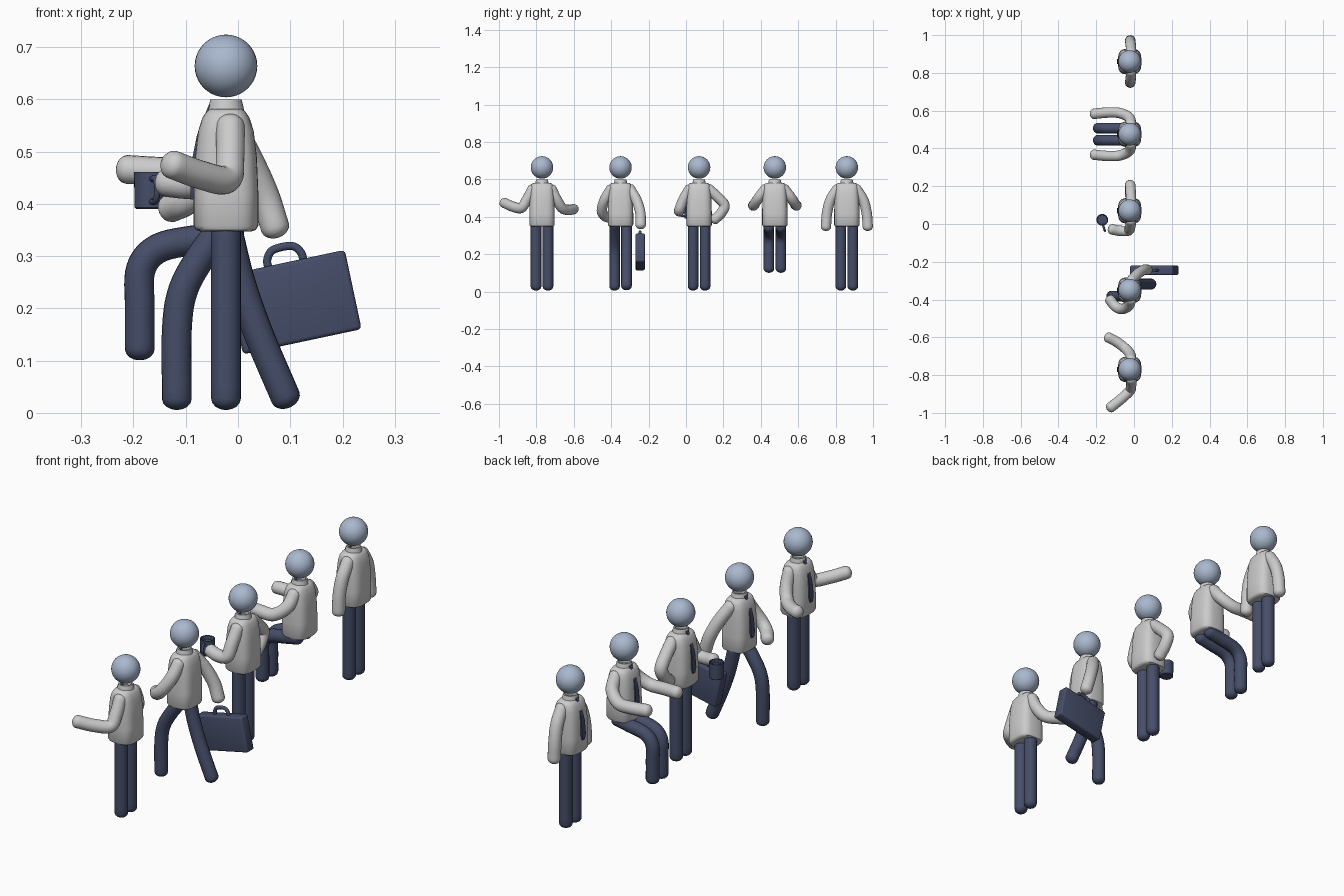
import bpy, bmesh, math
from mathutils import Vector, Matrix

if "Cube" in bpy.data.objects:
    bpy.data.objects.remove(bpy.data.objects["Cube"])

CX = -0.023


def material(name, col):
    m = bpy.data.materials.new(name)
    m.diffuse_color = (*col, 1)
    m.use_nodes = True
    m.node_tree.nodes["Principled BSDF"].inputs["Base Color"].default_value = m.diffuse_color
    return m


NAVY = material("navy", (0.06, 0.075, 0.14))
PALE = material("pale_blue", (0.40, 0.48, 0.62))


def finish(name, bm, mat=None, angle=40):
    bmesh.ops.recalc_face_normals(bm, faces=bm.faces)
    me = bpy.data.meshes.new(name)
    bm.to_mesh(me)
    bm.free()
    ob = bpy.data.objects.new(name, me)
    bpy.context.collection.objects.link(ob)
    if mat:
        me.materials.append(mat)
    bpy.ops.object.select_all(action='DESELECT')
    ob.select_set(True)
    bpy.context.view_layer.objects.active = ob
    bpy.ops.object.shade_smooth_by_angle(angle=math.radians(angle))
    return ob


def loft(name, rings, mat=None, angle=40):
    bm = bmesh.new()
    vs = [[bm.verts.new(p) for p in r] for r in rings]
    n = len(vs[0])
    for a, b in zip(vs, vs[1:]):
        for i in range(n):
            bm.faces.new((a[i], a[(i + 1) % n], b[(i + 1) % n], b[i]))
    bm.faces.new(vs[0])
    bm.faces.new(vs[-1])
    return finish(name, bm, mat, angle)


def smooth_path(pts, steps=7):
    p = [Vector(q) for q in pts]
    p = [2 * p[0] - p[1]] + p + [2 * p[-1] - p[-2]]
    out = []
    for a, b, c, d in zip(p, p[1:], p[2:], p[3:]):
        for i in range(steps):
            t = i / steps
            out.append(0.5 * (2 * b + (c - a) * t + (2 * a - 5 * b + 4 * c - d) * t**2
                              + (3 * b - a - 3 * c + d) * t**3))
    return out + [p[-2]]


# Rounded-end tube swept along a smooth path
def tube(name, pts, r, mat=None, sides=18):
    path = smooth_path(pts)
    first = (path[0] - path[1]).normalized()
    last = (path[-1] - path[-2]).normalized()
    caps = [(0.75 * r * math.sin(a), r * math.cos(a)) for a in (0.4, 0.8, 1.15, 1.45)]
    stations = [(path[0] + first * o, q) for o, q in reversed(caps)]
    stations += [(p, r) for p in path]
    stations += [(path[-1] + last * o, q) for o, q in caps]
    rings = []
    old, u = None, None
    for i, (c, q) in enumerate(stations):
        t = (stations[min(i + 1, len(stations) - 1)][0] - stations[max(i - 1, 0)][0]).normalized()
        if u is None:
            u = t.orthogonal().normalized()
        else:
            u = old.rotation_difference(t) @ u
        old, v = t, t.cross(u)
        rings.append([c + q * (u * math.cos(k) + v * math.sin(k))
                      for k in (2 * math.pi * j / sides for j in range(sides))])
    return loft(name, rings, mat)


def oval(x, y, z, a, b, e, n=32):
    f = lambda s: math.copysign(abs(s) ** e, s)
    return [(x + a * f(math.cos(k)), y + b * f(math.sin(k)), z)
            for k in (2 * math.pi * i / n for i in range(n))]


def ring_stack(name, x, y, rows, mat=None, e=1.0, angle=40):
    return loft(name, [oval(x + dx, y, z, a, b, e) for z, dx, a, b in rows], mat, angle)


def body(y):
    # Head
    bm = bmesh.new()
    bmesh.ops.create_uvsphere(bm, u_segments=32, v_segments=20, radius=0.06,
                              matrix=Matrix.Translation((CX, y, 0.664)))
    finish("head", bm, PALE)
    # Shirt body
    ring_stack("shirt", CX, y, [
        (0.347, 0, 0.048, 0.056), (0.350, 0, 0.057, 0.064), (0.358, 0, 0.062, 0.068),
        (0.42, 0, 0.062, 0.068), (0.49, 0, 0.059, 0.066), (0.54, 0, 0.053, 0.063),
        (0.565, 0, 0.045, 0.060), (0.577, 0, 0.037, 0.053), (0.582, 0, 0.029, 0.042)], e=0.62)
    # Collar
    ring_stack("collar", CX, y, [(0.57, 0, 0.037, 0.038), (0.60, 0, 0.030, 0.031),
                                 (0.60, 0, 0.024, 0.025), (0.58, 0, 0.022, 0.023)])
    # Tie
    rows = [(-0.056, 0.589, 0.010), (-0.066, 0.565, 0.008), (-0.079, 0.53, 0.010),
            (-0.087, 0.49, 0.012), (-0.091, 0.43, 0.014), (-0.091, 0.408, 0.007)]
    loft("tie", [[(x, y - w, z), (x, y + w, z), (x + 0.016, y + w, z), (x + 0.016, y - w, z)]
                 for x, z, w in rows], NAVY, 30)


# Limb paths are (x, outward offset, z); side is -1 or +1 along y
def arm(y, side, pts):
    tube("arm", [(-0.015, y + side * 0.050, 0.550)]
         + [(px, y + side * o, z) for px, o, z in pts], 0.0275)


def leg(y, side, pts):
    tube("leg", [(px, y + side * 0.032, z) for px, z in pts], 0.0285, NAVY)


STRAIGHT = [(CX, 0.36), (CX, 0.2), (CX, 0.027)]
SIT = [(-0.01, 0.345), (-0.07, 0.333), (-0.15, 0.316), (-0.186, 0.275), (-0.188, 0.2), (-0.188, 0.122)]
FORWARD = [(-0.025, 0.36), (-0.07, 0.30), (-0.105, 0.235), (-0.117, 0.16), (-0.117, 0.027)]
BACK = [(-0.02, 0.35), (0.005, 0.25), (0.04, 0.15), (0.091, 0.030)]
DOWN = [(-0.017, 0.088, 0.49), (-0.02, 0.106, 0.42), (-0.02, 0.112, 0.345)]
REACH = [(-0.025, 0.088, 0.50), (-0.075, 0.112, 0.463), (-0.14, 0.115, 0.462), (-0.213, 0.108, 0.466)]

# Each figure: y, left arm, right arm, left leg, right leg
FIGURES = [
    (-0.77, [(-0.015, 0.082, 0.49), (-0.022, 0.112, 0.447), (-0.07, 0.158, 0.455), (-0.125, 0.202, 0.475)],
     [(-0.02, 0.08, 0.49), (-0.045, 0.110, 0.445), (-0.09, 0.145, 0.437), (-0.137, 0.170, 0.441)],
     STRAIGHT, STRAIGHT),
    (-0.35, [(-0.03, 0.085, 0.49), (-0.065, 0.100, 0.435), (-0.10, 0.085, 0.405), (-0.128, 0.050, 0.392)],
     [(0.018, 0.085, 0.49), (0.05, 0.106, 0.42), (0.071, 0.108, 0.355)], FORWARD, BACK),
    (0.07, [(-0.02, 0.085, 0.49), (-0.03, 0.105, 0.438), (-0.075, 0.106, 0.43), (-0.118, 0.098, 0.438)],
     [(-0.017, 0.100, 0.505), (-0.02, 0.136, 0.462), (-0.02, 0.118, 0.42), (-0.02, 0.082, 0.385)],
     STRAIGHT, STRAIGHT),
    (0.475, REACH, REACH, SIT, SIT),
    (0.86, DOWN, DOWN, STRAIGHT, STRAIGHT),
]
for y, la, ra, ll, rl in FIGURES:
    body(y)
    arm(y, -1, la)
    arm(y, 1, ra)
    leg(y, -1, ll)
    leg(y, 1, rl)

# Briefcase with bevelled edges, tilted
TILT = Matrix.Translation((0.107, -0.245, 0.212)) @ Matrix.Rotation(math.radians(-12), 4, 'Y')
bm = bmesh.new()
bmesh.ops.create_cube(bm, size=1, matrix=TILT @ Matrix.Diagonal((0.232, 0.050, 0.155, 1)))
bmesh.ops.bevel(bm, geom=bm.edges[:], offset=0.008, segments=3, profile=0.5, affect='EDGES')
finish("briefcase", bm, NAVY)
tube("briefcase_handle", [TILT @ Vector((x, 0, z)) for x, z in
     [(-0.034, 0.07), (-0.033, 0.09), (-0.018, 0.106), (0.018, 0.106), (0.033, 0.09), (0.034, 0.07)]],
     0.008, NAVY, 12)

# Coffee mug with hollow top
ring_stack("mug", -0.168, 0.022, [
    (0.390, 0, 0.027, 0.027), (0.393, 0, 0.030, 0.030), (0.461, 0, 0.031, 0.031),
    (0.461, 0, 0.026, 0.026), (0.445, 0, 0.025, 0.025)], NAVY)
tube("mug_handle", [(-0.165, -0.004, 0.448), (-0.158, -0.026, 0.447), (-0.154, -0.036, 0.427),
                    (-0.158, -0.026, 0.406), (-0.165, -0.004, 0.404)], 0.006, NAVY, 10)
